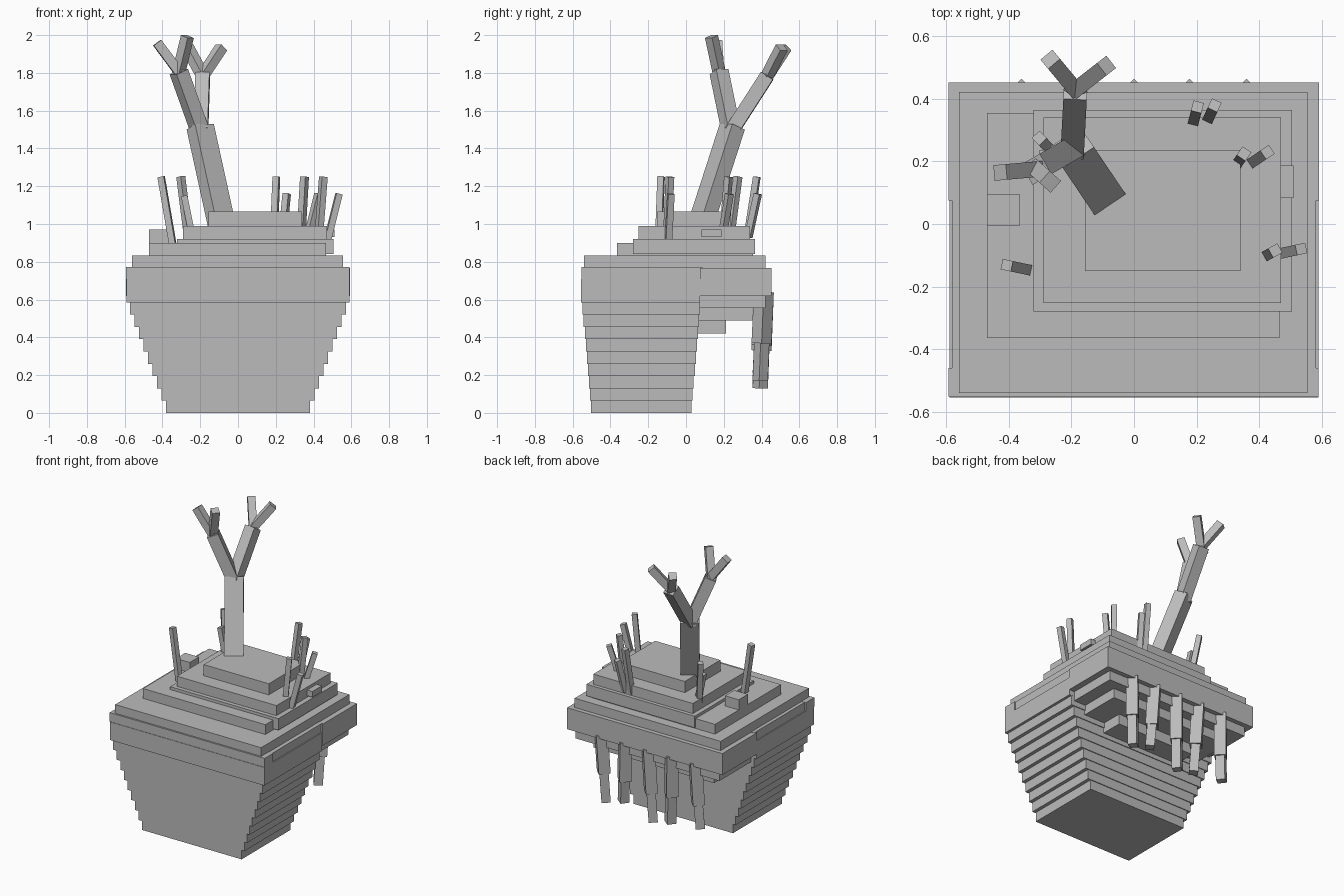
import bpy
from mathutils import Vector, Matrix

grey = bpy.data.materials.new("plain grey")
grey.diffuse_color = (0.5, 0.5, 0.5, 1)

CUBE = [(x, y, z) for x in (-.5, .5) for y in (-.5, .5) for z in (-.5, .5)]
FACES = [(0, 1, 3, 2), (4, 6, 7, 5), (0, 4, 5, 1), (2, 3, 7, 6), (0, 2, 6, 4), (1, 5, 7, 3)]


def add(name, matrix):
    """Unit cube mapped through a matrix."""
    mesh = bpy.data.meshes.new(name)
    mesh.from_pydata([matrix @ Vector(v) for v in CUBE], [], FACES)
    mesh.materials.append(grey)
    ob = bpy.data.objects.new(name, mesh)
    bpy.context.collection.objects.link(ob)
    return ob


def box(name, x0, x1, y0, y1, z0, z1):
    return add(name, Matrix.Translation(((x0 + x1) / 2, (y0 + y1) / 2, (z0 + z1) / 2))
               @ Matrix.Diagonal((x1 - x0, y1 - y0, z1 - z0, 1)))


def beam(name, a, b, w, d):
    """Square bar from a to b; its width axis stays level."""
    a, b = Vector(a), Vector(b)
    z = (b - a).normalized()
    x = z.cross(Vector((0, 0, 1))).normalized()
    y = z.cross(x)
    rot = Matrix((x, y, z)).transposed().to_4x4()
    return add(name, Matrix.Translation((a + b) / 2) @ rot
               @ Matrix.Diagonal((w, d, (b - a).length, 1)))


# Tapered cliff body in nine steps
H = 0.065
for i in range(9):
    s, t = 0.38 + 0.024 * i, 0.0055 * i
    box("cliff_step_%d" % (i + 1), -s, s, -0.503 - t, 0.03 + t, i * H, (i + 1) * H)
box("cliff_band", -0.59, 0.59, -0.555, 0.075, 0.585, 0.71)
box("cliff_upper_band", -0.583, 0.583, -0.545, 0.09, 0.71, 0.77)
box("cliff_front_lip", -0.594, 0.59, -0.552, -0.46, 0.71, 0.772)

# Overhang at the back, stepping in as it goes down
box("overhang", -0.594, 0.592, 0.075, 0.452, 0.62, 0.768)
box("overhang_step_1", -0.55, 0.55, 0.06, 0.42, 0.555, 0.62)
box("overhang_step_2", -0.46, 0.46, 0.06, 0.352, 0.49, 0.555)
box("overhang_step_3", -0.30, 0.30, 0.05, 0.213, 0.42, 0.49)

# Stepped mound on top
box("ground_cap", -0.56, 0.555, -0.54, 0.422, 0.768, 0.832)
box("mound_1", -0.47, 0.465, -0.365, 0.355, 0.83, 0.90)
box("mound_2", -0.322, 0.505, -0.28, 0.365, 0.84, 0.92)
box("mound_3", -0.29, 0.47, -0.252, 0.34, 0.92, 0.99)
box("mound_4", -0.157, 0.34, -0.15, 0.237, 0.99, 1.067)
box("left_stone", -0.47, -0.365, -0.005, 0.095, 0.90, 0.97)
box("right_stone", 0.42, 0.51, 0.083, 0.187, 0.93, 0.97)

# Tree: trunk, two boughs, two twigs on each
fork = (-0.20, 0.245, 1.515)
bough_back, bough_left = (-0.187, 0.43, 1.785), (-0.313, 0.175, 1.805)
beam("trunk", (-0.085, 0.075, 0.99), fork, 0.12, 0.085)
beam("back_bough", (-0.197, 0.24, 1.49), bough_back, 0.075, 0.075)
beam("left_bough", (-0.20, 0.24, 1.49), bough_left, 0.075, 0.075)
for name, a, b in [("back_twig_1", bough_back, (-0.268, 0.527, 1.935)),
                   ("back_twig_2", bough_back, (-0.088, 0.507, 1.935)),
                   ("left_twig_1", bough_left, (-0.428, 0.165, 1.96)),
                   ("left_twig_2", bough_left, (-0.268, 0.135, 1.992))]:
    a = Vector(a)
    beam(name, a - (Vector(b) - a) * 0.1, b, 0.05, 0.05)

# Grass blades: base x, y, z, then tip x, y, z
blades = [(0.19, 0.325, 0.93, 0.203, 0.375, 1.25), (0.235, 0.33, 0.93, 0.258, 0.38, 1.16),
          (0.335, 0.20, 0.95, 0.352, 0.225, 1.25), (0.375, 0.195, 0.95, 0.427, 0.23, 1.16),
          (0.425, -0.10, 0.90, 0.452, -0.085, 1.25), (0.465, -0.095, 0.88, 0.535, -0.08, 1.16),
          (-0.345, -0.145, 0.89, -0.407, -0.132, 1.25), (-0.265, 0.235, 0.95, -0.303, 0.275, 1.25),
          (-0.245, 0.22, 0.95, -0.285, 0.22, 1.15)]
for i, b in enumerate(blades):
    beam("grass_blade_%d" % (i + 1), b[:3], b[3:], 0.034, 0.034)

# Hanging roots under the overhang: x, joint height, tip height
roots = [(0.36, 0.37, 0.17), (0.178, 0.36, 0.205), (0.0, 0.33, 0.13),
         (-0.18, 0.35, 0.155), (-0.36, 0.345, 0.18)]
for i, (x, mid, tip) in enumerate(roots):
    lean = 0.012 if i % 2 else -0.012
    beam("root_upper_%d" % (i + 1), (x, 0.412, 0.64), (x + lean, 0.4, mid), 0.075, 0.075)
    beam("root_lower_%d" % (i + 1), (x + lean, 0.402, mid + 0.03), (x + 2 * lean, 0.393, tip), 0.058, 0.058)
